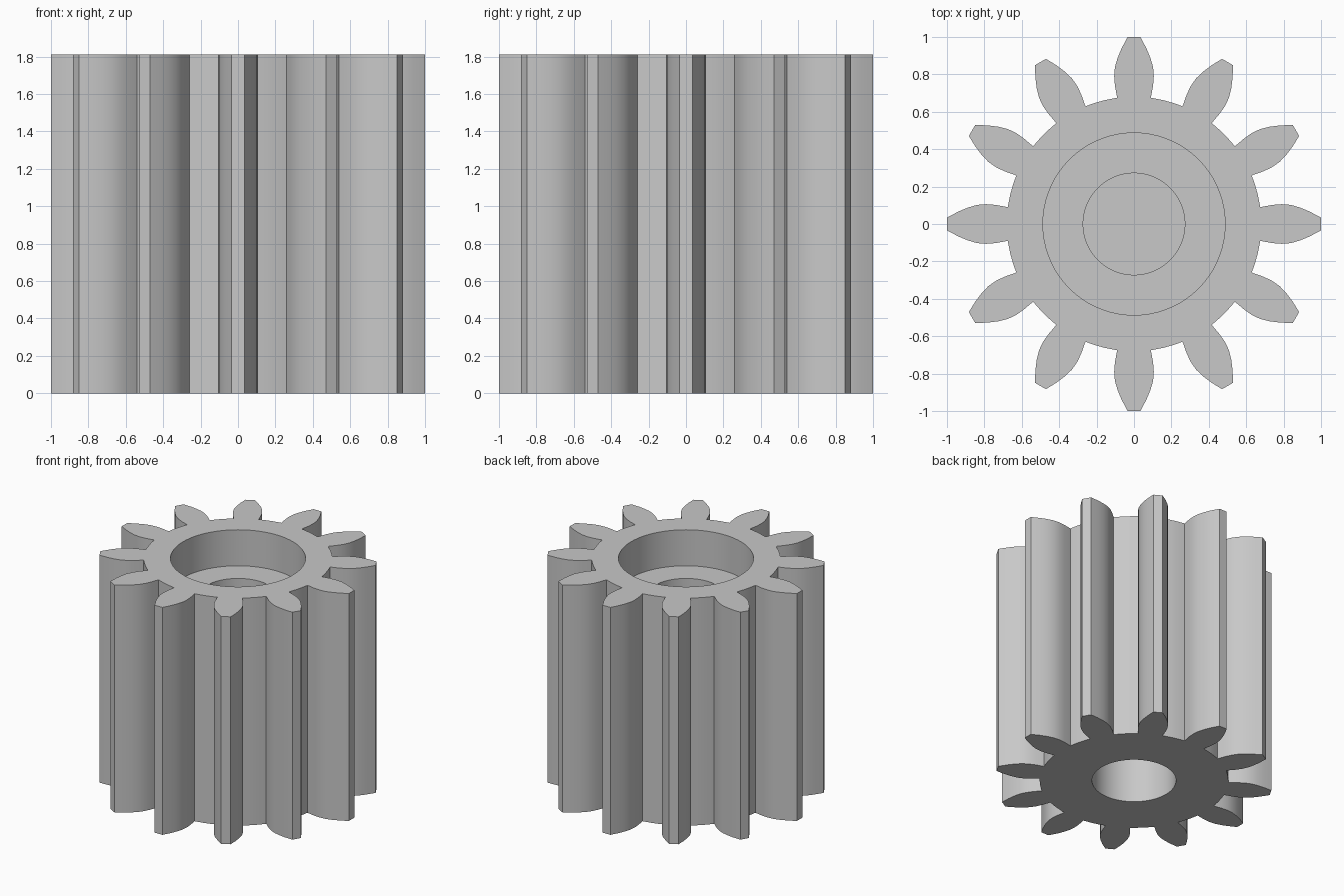
import bpy
import bmesh
import math

if "Cube" in bpy.data.objects:
    bpy.data.objects.remove(bpy.data.objects["Cube"], do_unlink=True)

TEETH = 12
HEIGHT = 1.81
ROOT = 0.68
# One tooth flank from root to tip: (distance from axis, half width)
FLANK = [(0.675, 0.09), (0.74, 0.102), (0.79, 0.106), (0.84, 0.102),
         (0.89, 0.087), (0.94, 0.066), (1.0, 0.034)]

# Gear outline
outline = []
pitch = 2 * math.pi / TEETH
edge = math.atan2(FLANK[0][1], FLANK[0][0])
for i in range(TEETH):
    a = i * pitch
    c, s = math.cos(a), math.sin(a)
    tooth = [(r, -w) for r, w in FLANK] + [(r, w) for r, w in reversed(FLANK)]
    outline += [(r * c - w * s, r * s + w * c) for r, w in tooth]
    for k in range(1, 5):
        t = a + edge + (pitch - 2 * edge) * k / 5
        outline.append((ROOT * math.cos(t), ROOT * math.sin(t)))

bm = bmesh.new()


def loop(points, z):
    return [bm.verts.new((x, y, z)) for x, y in points]


def circle(radius, z, n=72):
    return loop([(radius * math.cos(2 * math.pi * k / n),
                  radius * math.sin(2 * math.pi * k / n)) for k in range(n)], z)


def wall(a, b):
    for i in range(len(a)):
        j = (i + 1) % len(a)
        bm.faces.new((a[i], a[j], b[j], b[i]))


def cap(outer, inner):
    edges = [bm.edges.get((l[i - 1], l[i])) for l in (outer, inner) for i in range(len(l))]
    bmesh.ops.triangle_fill(bm, edges=edges, use_beauty=True, use_dissolve=False)


# Toothed outside
bottom, top = loop(outline, 0), loop(outline, HEIGHT)
wall(bottom, top)

# Upper recess stepping down to a smaller blind bore
rings = [circle(0.487, HEIGHT), circle(0.487, 1.523),
         circle(0.272, 1.523), circle(0.272, 1.2)]
for a, b in zip(rings, rings[1:]):
    wall(a, b)
bm.faces.new(rings[-1])
cap(top, rings[0])

# Shaft bore in the underside
mouth, end = circle(0.303, 0), circle(0.303, 0.9)
wall(mouth, end)
bm.faces.new(end)
cap(bottom, mouth)

bmesh.ops.recalc_face_normals(bm, faces=bm.faces[:])
mesh = bpy.data.meshes.new("pinion_gear")
bm.to_mesh(mesh)
bm.free()
gear = bpy.data.objects.new("pinion_gear", mesh)
bpy.context.collection.objects.link(gear)

# Plain grey material
grey = bpy.data.materials.new("light_grey")
grey.use_nodes = True
colour = (0.58, 0.58, 0.58, 1)
grey.diffuse_color = colour
for node in grey.node_tree.nodes:
    if node.type == "BSDF_PRINCIPLED":
        node.inputs["Base Color"].default_value = colour
mesh.materials.append(grey)

# Smooth flanks and bores, crisp edges
bpy.ops.object.select_all(action="DESELECT")
gear.select_set(True)
bpy.context.view_layer.objects.active = gear
bpy.ops.object.shade_smooth_by_angle(angle=math.radians(30))
